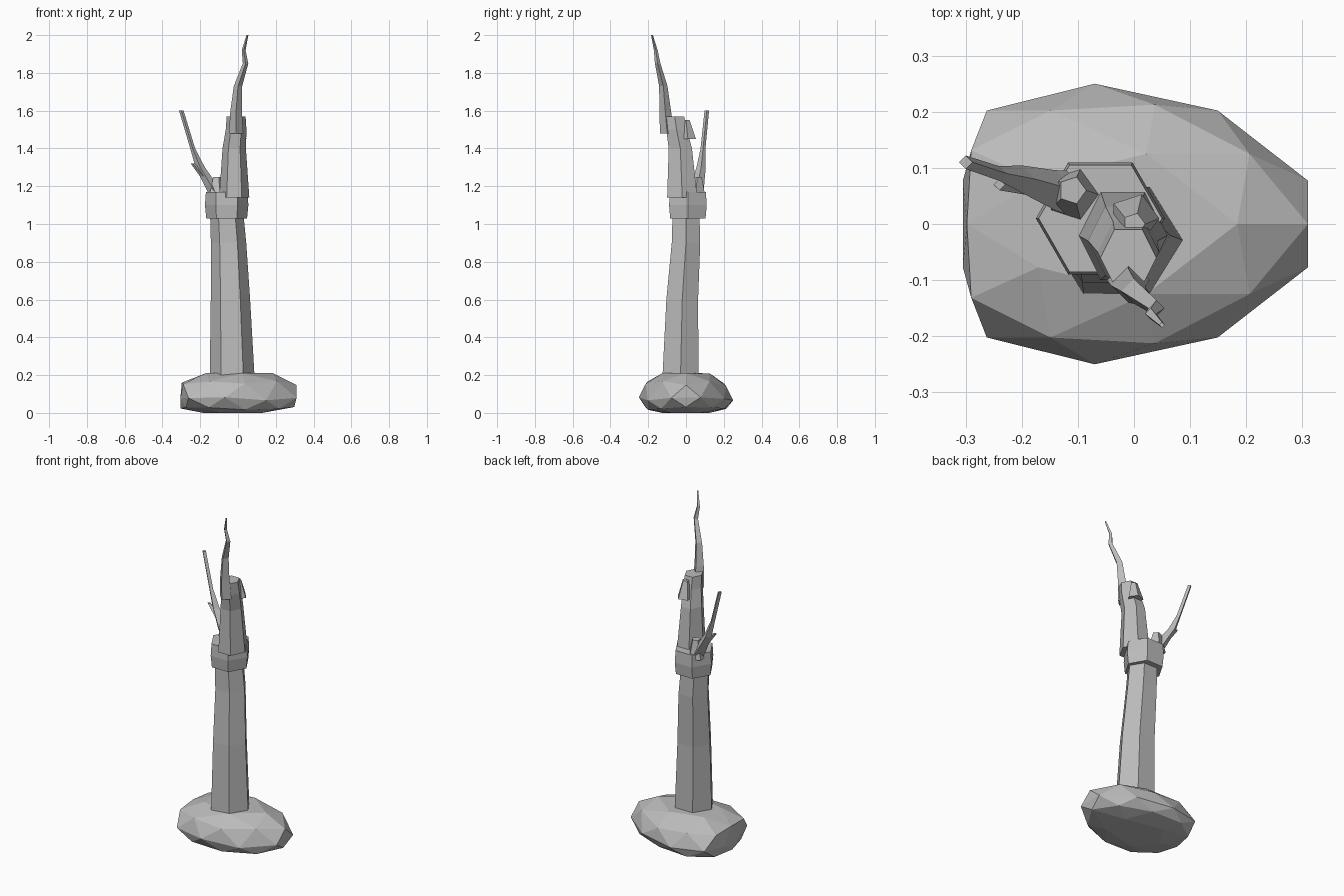
import bpy, bmesh, random
from math import cos, sin, pi, tau
from mathutils import Vector

cube = bpy.data.objects.get("Cube")
if cube:
    bpy.data.objects.remove(cube, do_unlink=True)

grey = bpy.data.materials.new("weathered grey")
grey.use_nodes = True
colour = (0.5, 0.5, 0.5, 1)
grey.diffuse_color = colour
grey.node_tree.nodes["Principled BSDF"].inputs["Base Color"].default_value = colour


def finish(name, bm):
    bmesh.ops.recalc_face_normals(bm, faces=bm.faces)
    mesh = bpy.data.meshes.new(name)
    bm.to_mesh(mesh)
    bm.free()
    mesh.materials.append(grey)
    obj = bpy.data.objects.new(name, mesh)
    bpy.context.collection.objects.link(obj)


def limb(name, path, start, end, sides=4, depth=1, bulge=0):
    """Skin level polygons along a path, tapering from start to end radius."""
    bm = bmesh.new()
    bottom, top = path[0][2], path[-1][2]
    loops = []
    for point in path:
        t = (point[2] - bottom) / (top - bottom)
        radius = start + (end - start) * t + bulge * sin(pi * t)
        corners = [tau * i / sides for i in range(sides)]
        loops.append([bm.verts.new(Vector(point) + radius * Vector((cos(a), depth * sin(a), 0)))
                      for a in corners])
    for low, high in zip(loops, loops[1:]):
        for i in range(sides):
            j = (i + 1) % sides
            bm.faces.new((low[i], low[j], high[j], high[i]))
    bm.faces.new(loops[0][::-1])
    bm.faces.new(loops[-1])
    finish(name, bm)


def clamp(value, low, high):
    return max(low, min(high, value))


def boulder():
    """Squashed faceted ball with a flat crown, flat base and blunt left and right ends."""
    random.seed(4)
    bm = bmesh.new()
    bmesh.ops.create_icosphere(bm, subdivisions=2, radius=1)
    for vert in bm.verts:
        x, y, z = vert.co
        height = 0.16 if z > 0 else 0.1
        wobble = random.uniform(-0.01, 0.01)
        vert.co.x = clamp(0.35 * x - 0.07 * abs(y), -0.305, 0.31)
        vert.co.y = 0.25 * y
        vert.co.z = clamp(0.075 + height * z + wobble, 0, 0.21)
    bmesh.ops.convex_hull(bm, input=bm.verts)
    bmesh.ops.dissolve_limit(bm, angle_limit=0.05, verts=bm.verts, edges=bm.edges)
    finish("boulder", bm)


boulder()

# Trunk, with a swollen collar and a narrower broken upper stem
limb("trunk", [(-.03, -.03, .15), (-.04, -.02, .6), (-.05, 0, .9), (-.06, 0, 1.06)],
     start=.12, end=.088, sides=6, depth=.93)
limb("collar", [(-.06, .01, 1.03), (-.06, .01, 1.1), (-.06, .01, 1.17)],
     start=.108, end=.11, sides=6, bulge=.006)
limb("upper_stem", [(-.02, -.02, 1.14), (-.02, -.03, 1.4), (-.01, -.05, 1.5), (-.01, -.06, 1.57)],
     start=.08, end=.05, sides=6, depth=1.15)
limb("stem_splinter", [(0, .01, 1.45), (0, 0, 1.55)], start=.045, end=.02, sides=5)

# Crooked leader at the top
limb("top_branch", [(-.01, -.1, 1.48), (-.01, -.11, 1.6), (0, -.12, 1.73),
                    (.04, -.15, 1.85), (.03, -.16, 1.92), (.05, -.18, 2)],
     start=.038, end=.005)

# Side branch in two runs, with a twig stub and a broken knob at its root
limb("side_branch", [(-.09, .05, 1.12), (-.14, .06, 1.2), (-.2, .08, 1.3), (-.24, .09, 1.4)],
     start=.045, end=.013)
limb("side_branch_tip", [(-.24, .09, 1.4), (-.3, .11, 1.6)], start=.013, end=.012)
limb("twig_stub", [(-.18, .07, 1.25), (-.24, .07, 1.32)], start=.02, end=.01)
limb("knob", [(-.11, .05, 1.14), (-.11, .06, 1.25)], start=.055, end=.025, sides=5)
